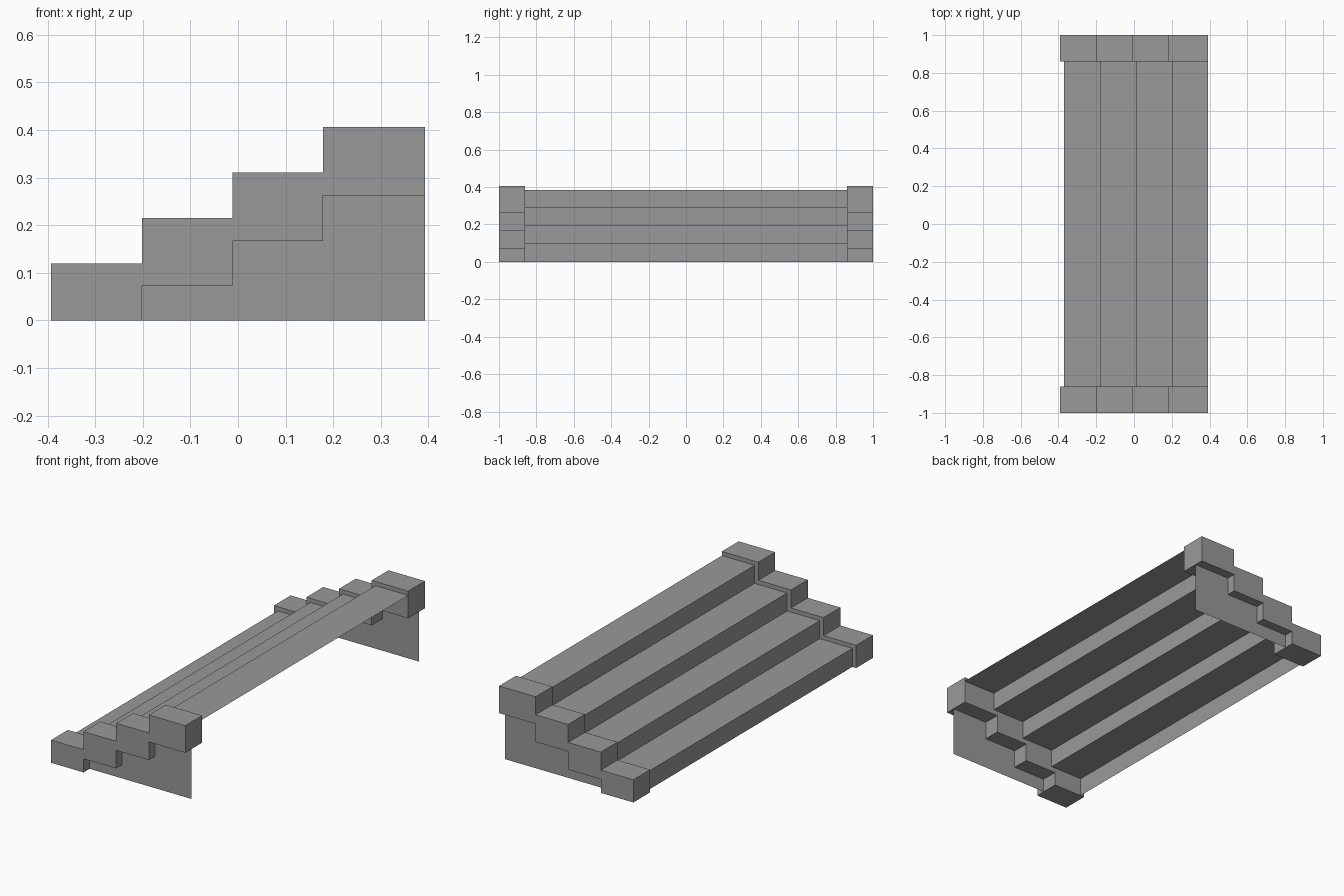
import bpy

if "Cube" in bpy.data.objects:
    bpy.data.objects.remove(bpy.data.objects["Cube"])

STEPS = 4
RUN, RISE = 0.1905, 0.0953
X0, X1 = -0.3925, 0.3925
Y_OUT, Y_IN, Y_PANEL = 1.0, 0.86, 0.95

# Darker grey shared by every part
stone = bpy.data.materials.new("grey_stone")
stone.diffuse_color = (0.32, 0.32, 0.32, 1.0)
stone.use_nodes = True
stone.node_tree.nodes["Principled BSDF"].inputs["Base Color"].default_value = stone.diffuse_color


def stair_line(x, z_start, z_first, end=X1):
    """Zigzag profile: a riser then a tread for every step."""
    pts, z = [(x, z_start)], z_first
    for i in range(STEPS):
        pts.append((x + i * RUN, z))
        pts.append((x + (i + 1) * RUN if i < STEPS - 1 else end, z))
        z += RISE
    return pts


def add_mesh(name, verts, faces):
    mesh = bpy.data.meshes.new(name)
    mesh.from_pydata(verts, [], faces)
    mesh.materials.append(stone)
    mesh.update()
    obj = bpy.data.objects.new(name, mesh)
    bpy.context.collection.objects.link(obj)
    return obj


def sweep(name, pts, ya, yb, solid):
    """Sweep an xz profile along y; solid profiles are closed and capped."""
    n = len(pts)
    verts = [(x, y, z) for y in (ya, yb) for x, z in pts]
    faces = [(i, (i + 1) % n, n + (i + 1) % n, n + i)
             for i in range(n if solid else n - 1)]
    if solid:
        faces += [tuple(range(n))[::-1], tuple(range(n, 2 * n))]
    return add_mesh(name, verts, faces)


# Treads and risers: one open stepped sheet
sweep("stair_treads", stair_line(-0.37, 0.0, 0.098), -Y_IN, Y_IN, False)

# Stepped curb outline: top zigzag, then the lower zigzag back
top = stair_line(X0, 0.0, 0.12)
under = [(X0 + RUN, 0.0)]
for i in range(1, STEPS):
    z = 0.072 + (i - 1) * RISE
    under += [(X0 + i * RUN, z), (X0 + (i + 1) * RUN if i < STEPS - 1 else X1, z)]
curb = top + under[::-1]

# Side panel filling the space beneath each curb
panel = under + [(X1, 0.0)]

for side, s in (("front", -1), ("back", 1)):
    y_low, y_high = sorted((s * Y_OUT, s * Y_IN))
    # the profile runs clockwise, so sweep from low to high y for outward normals
    sweep(side + "_curb", curb, y_low, y_high, True)
    order = list(range(len(panel)))
    add_mesh(side + "_side_panel", [(x, s * Y_PANEL, z) for x, z in panel],
             [order if s > 0 else order[::-1]])
